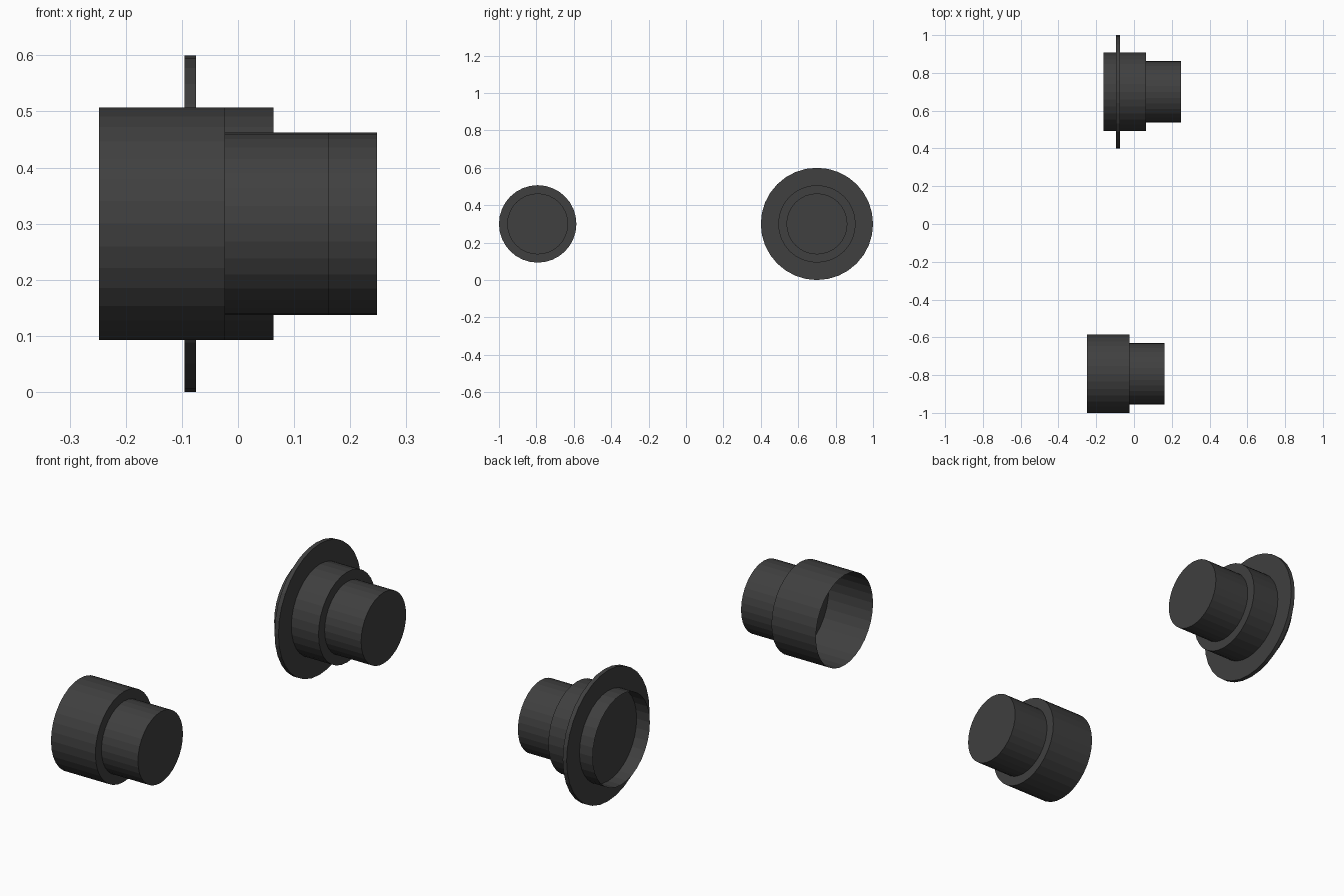
import bpy, bmesh
from math import sin, cos, pi

if "Cube" in bpy.data.objects:
    bpy.data.objects.remove(bpy.data.objects["Cube"])

SIDES = 32
dark = bpy.data.materials.new("dark_grey")
dark.diffuse_color = (0.05, 0.05, 0.05, 1)
dark.use_nodes = True
dark.node_tree.nodes["Principled BSDF"].inputs["Base Color"].default_value = dark.diffuse_color


def lathe_x(name, profile, y, z, cap_start, cap_end):
    """Sweep (x, radius) points around an axis parallel to x."""
    bm = bmesh.new()
    rings = [[bm.verts.new((x, r * sin(2 * pi * i / SIDES), r * cos(2 * pi * i / SIDES)))
              for i in range(SIDES)] for x, r in profile]
    for a, b in zip(rings, rings[1:]):
        for i in range(SIDES):
            j = (i + 1) % SIDES
            bm.faces.new((a[i], b[i], b[j], a[j]))
    if cap_start:
        bm.faces.new(rings[0])
    if cap_end:
        bm.faces.new(rings[-1][::-1])
    # outward is clockwise here, so flip every face together
    for f in bm.faces:
        f.normal_update()
    wall = next(iter(bm.faces))
    c = wall.calc_center_median()
    if wall.normal.y * c.y + wall.normal.z * c.z < 0:
        bmesh.ops.reverse_faces(bm, faces=bm.faces[:])
    mesh = bpy.data.meshes.new(name)
    bm.to_mesh(mesh)
    bm.free()
    mesh.materials.append(dark)
    obj = bpy.data.objects.new(name, mesh)
    obj.location = (0, y, z)
    bpy.context.collection.objects.link(obj)
    return obj


def stepped_cup(name, x, y):
    """Thin cup, open at -x, stepping down to a closed nose at +x."""
    profile = [(x, 0.207), (x + 0.225, 0.207), (x + 0.225, 0.163), (x + 0.41, 0.163)]
    return lathe_x(name, profile, y, 0.3, False, True)


# the two stepped cups
stepped_cup("front_stepped_cup", -0.248, -0.793)
stepped_cup("rear_stepped_cup", -0.162, 0.70)

# solid disc flange through the rear cup
lathe_x("rear_flange", [(-0.095, 0.3), (-0.075, 0.3)], 0.70, 0.3, True, True)
